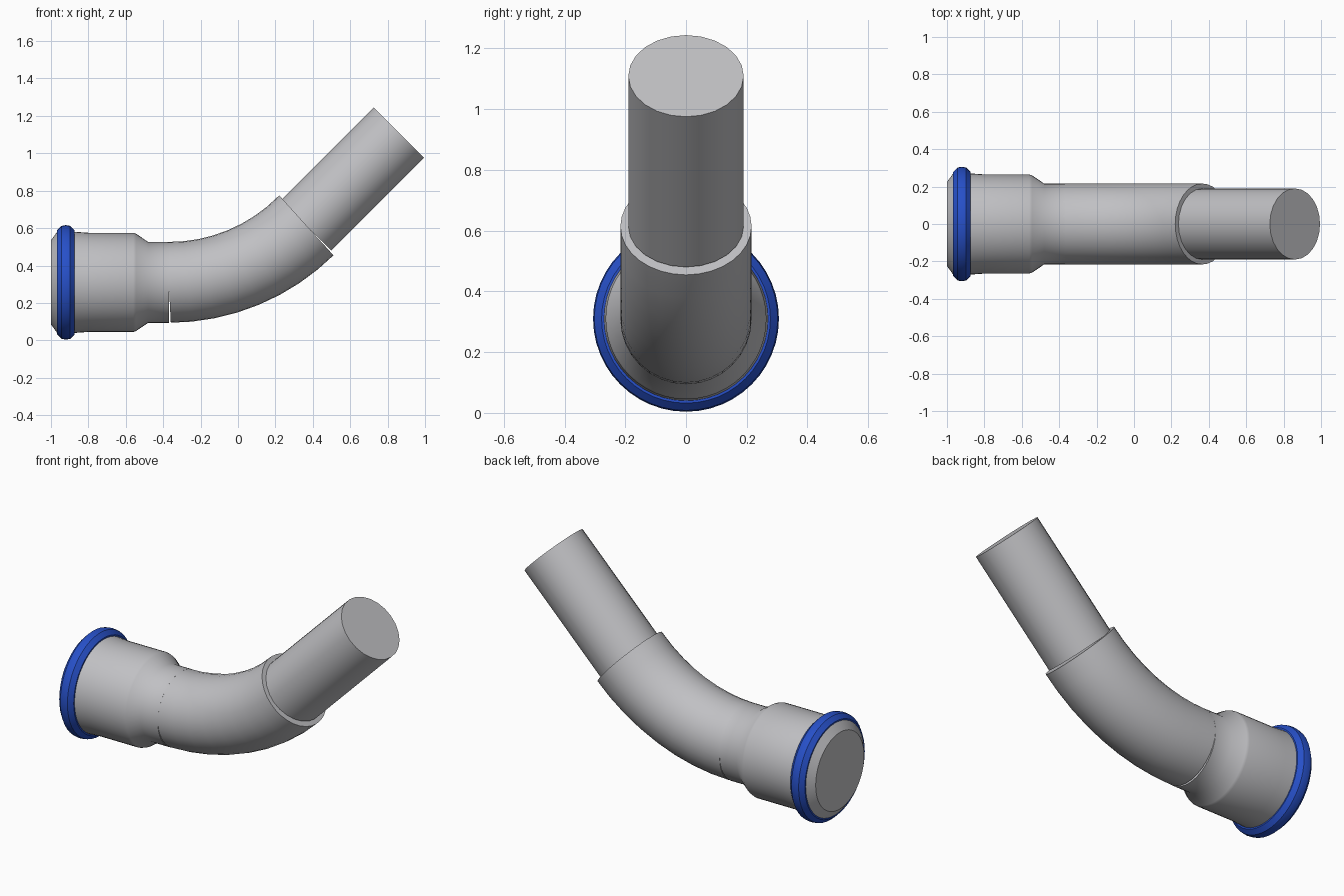
import bpy
import bmesh
from math import sin, cos, pi, radians
from mathutils import Vector

cube = bpy.data.objects.get("Cube")
if cube:
    bpy.data.objects.remove(cube, do_unlink=True)


def material(name, color):
    mat = bpy.data.materials.new(name)
    mat.use_nodes = True
    mat.diffuse_color = color
    mat.node_tree.nodes["Principled BSDF"].inputs["Base Color"].default_value = color
    return mat


steel = material("steel grey", (0.53, 0.53, 0.55, 1))
blue = material("seal blue", (0.02, 0.08, 0.58, 1))


def tube(name, rings, sides, mat, closed=False):
    """Skin circles given as (x, z, tilt, radius); cap the ends or join them."""
    bm = bmesh.new()
    loops = []
    for x, z, tilt, r in rings:
        up = Vector((-sin(tilt), 0, cos(tilt)))
        loop = []
        for i in range(sides):
            a = 2 * pi * i / sides
            loop.append(bm.verts.new(Vector((x, 0, z)) + r * (up * cos(a) + Vector((0, sin(a), 0)))))
        loops.append(loop)
    pairs = list(zip(loops, loops[1:]))
    if closed:
        pairs.append((loops[-1], loops[0]))
    else:
        bm.faces.new(loops[0])
        bm.faces.new(loops[-1])
    for a, b in pairs:
        for i in range(sides):
            j = (i + 1) % sides
            bm.faces.new((a[i], a[j], b[j], b[i]))
    bmesh.ops.recalc_face_normals(bm, faces=bm.faces)
    mesh = bpy.data.meshes.new(name)
    bm.to_mesh(mesh)
    bm.free()
    mesh.materials.append(mat)
    obj = bpy.data.objects.new(name, mesh)
    bpy.context.collection.objects.link(obj)
    bpy.ops.object.select_all(action="DESELECT")
    obj.select_set(True)
    bpy.context.view_layer.objects.active = obj
    bpy.ops.object.shade_smooth_by_angle(angle=radians(35))
    return obj


AXIS = 0.31
BEND_START = -0.37
BEND_RADIUS = 1.04
ANGLE = radians(45)
PIPE = 0.216


def straight(profile):
    return [(x, AXIS, 0, r) for x, r in profile]


# Socket with chamfered mouth, shoulder and short neck
tube("socket", straight([(-1, 0.225), (-0.967, 0.27), (-0.87, 0.27), (-0.8, 0.265),
                         (-0.56, 0.265), (-0.545, 0.26), (-0.48, PIPE),
                         (BEND_START, PIPE)]), 48, steel)

# Raised seal band
tube("seal_ring", straight([(-0.967, 0.255), (-0.967, 0.278), (-0.943, 0.302),
                            (-0.92, 0.306), (-0.897, 0.302), (-0.873, 0.278),
                            (-0.873, 0.255)]), 48, blue, closed=True)

# Curved elbow; its end faces follow the first and last chord
steps = 8
bend = []
for i in range(steps + 1):
    a = ANGLE * i / steps
    half = ANGLE / steps / 2
    tilt = min(max(a, half), ANGLE - half)
    bend.append((BEND_START + BEND_RADIUS * sin(a),
                 AXIS + BEND_RADIUS * (1 - cos(a)), tilt, PIPE))
tube("elbow", bend, 32, steel)

# Narrower straight spigot
x0, z0 = bend[-1][:2]
length = 0.7
tube("spigot", [(x0, z0, ANGLE, 0.19),
                (x0 + length * cos(ANGLE), z0 + length * sin(ANGLE), ANGLE, 0.19)],
     24, steel)
